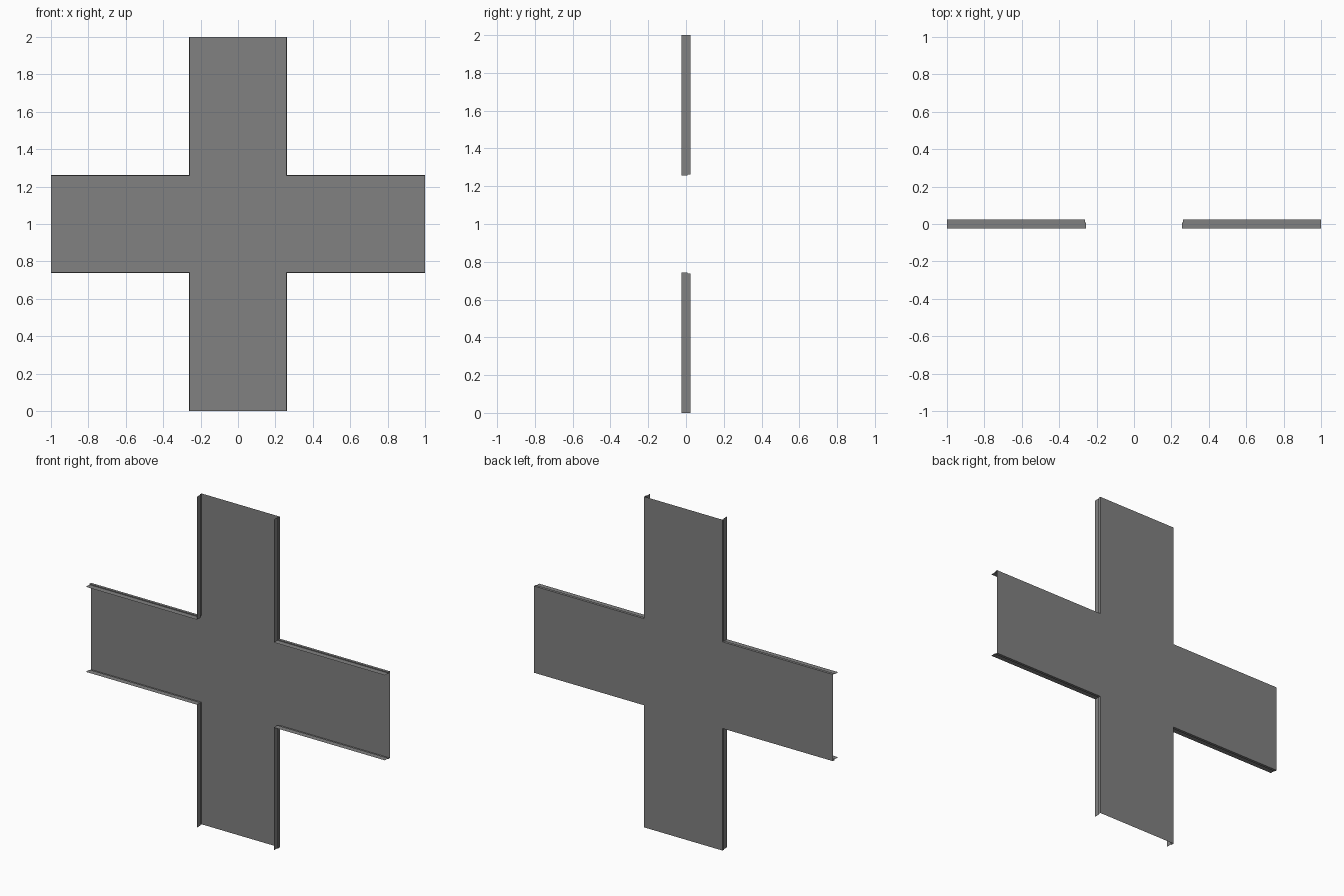
import bpy, bmesh
from mathutils import Matrix

if "Cube" in bpy.data.objects:
    bpy.data.objects.remove(bpy.data.objects["Cube"])

grey = bpy.data.materials.new("grey metal")
grey.diffuse_color = (0.22, 0.22, 0.22, 1)
grey.use_nodes = True
grey.node_tree.nodes["Principled BSDF"].inputs["Base Color"].default_value = grey.diffuse_color
L, ZC = 1.0, 1.0  # arm length, centre height

# flange profile from back sheet to front lip: (half width of arm, y)
PROFILE = [(0.262, 0.025), (0.262, 0.009), (0.257, 0.009), (0.257, -0.025)]


def make(name, bm):
    me = bpy.data.meshes.new(name)
    bm.to_mesh(me)
    bm.free()
    me.materials.append(grey)
    ob = bpy.data.objects.new(name, me)
    bpy.context.collection.objects.link(ob)


def outline(h):
    """Cross outline, counter-clockwise seen from the front."""
    pts = []
    for c, s in ((1, 0), (0, 1), (-1, 0), (0, -1)):
        for u, v in ((L, -h), (L, h), (h, h)):
            pts.append((u * c - v * s, u * s + v * c))
    return pts


# flat cross-shaped sheet at the back
bm = bmesh.new()
h, y = PROFILE[0]
o = [bm.verts.new((x, y, z + ZC)) for x, z in outline(h)]
bm.faces.new([o[2], o[5], o[8], o[11]][::-1])
for k in range(4):
    a = 3 * k
    bm.faces.new([o[a - 1], o[a], o[a + 1], o[a + 2]][::-1])
make("cross_sheet", bm)

# stepped flanges along the arm sides, arm ends stay open
bm = bmesh.new()
rings = [[bm.verts.new((x, y, z + ZC)) for x, z in outline(h)] for h, y in PROFILE]
for r0, r1 in zip(rings, rings[1:]):
    for i in range(12):
        if i % 3 == 0:
            continue
        j = (i + 1) % 12
        bm.faces.new((r0[j], r0[i], r1[i], r1[j]))
bmesh.ops.recalc_face_normals(bm, faces=bm.faces)
# make each flange face away from the arm it borders
for f in bm.faces:
    c = f.calc_center_median()
    x, z = c.x, c.z - ZC
    if abs(f.normal.y) > 0.5:
        flip = f.normal.y > 0
    elif abs(f.normal.x) > 0.5:
        flip = f.normal.x * x < 0
    else:
        flip = f.normal.z * z < 0
    if flip:
        f.normal_flip()
make("side_flanges", bm)
